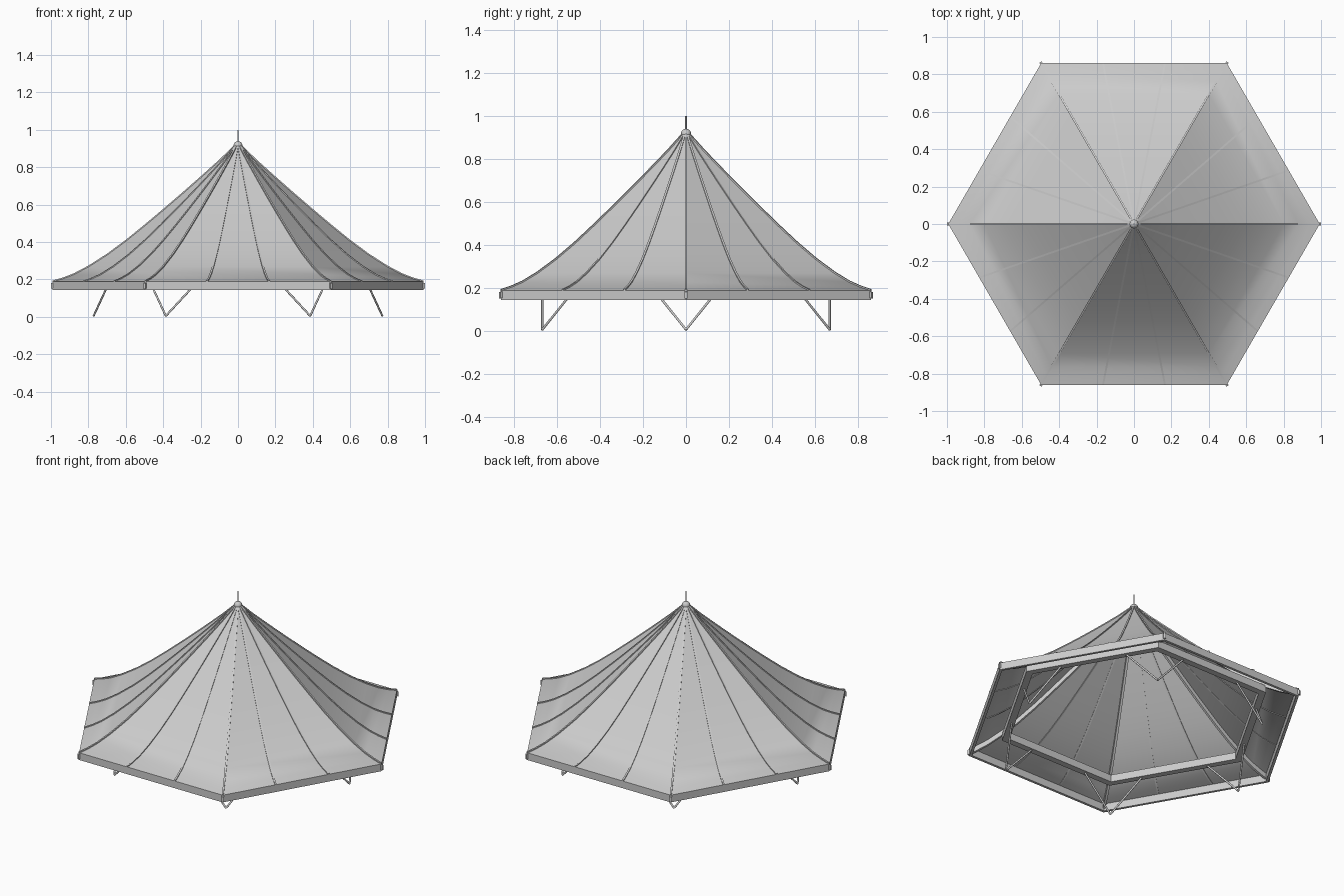
import bpy, bmesh
from math import sin, cos, pi, atan2, hypot, radians
from mathutils import Vector

if "Cube" in bpy.data.objects:
    bpy.data.objects.remove(bpy.data.objects["Cube"])

# roof hip line as (radius, height), apex to eave
HIP = [(0.012, 0.92), (0.10, 0.835), (0.20, 0.745), (0.30, 0.657), (0.40, 0.571),
       (0.50, 0.487), (0.60, 0.406), (0.70, 0.332), (0.80, 0.268), (0.88, 0.226),
       (0.94, 0.203), (0.993, 0.188)]


def finish(name, bm, smooth=None):
    bmesh.ops.recalc_face_normals(bm, faces=bm.faces)
    me = bpy.data.meshes.new(name)
    bm.to_mesh(me)
    bm.free()
    ob = bpy.data.objects.new(name, me)
    bpy.context.collection.objects.link(ob)
    if smooth:
        bpy.context.view_layer.objects.active = ob
        ob.select_set(True)
        bpy.ops.object.shade_smooth_by_angle(angle=radians(smooth))
        ob.select_set(False)
    return ob


def hex_loft(name, section, closed, smooth=None):
    """Carry a (radius, height) section round a six-sided plan."""
    bm = bmesh.new()
    rings = [[bm.verts.new((r * cos(k * pi / 3), r * sin(k * pi / 3), z)) for k in range(6)]
             for r, z in section]
    pairs = list(zip(rings, rings[1:])) + ([(rings[-1], rings[0])] if closed else [])
    for a, b in pairs:
        for k in range(6):
            j = (k + 1) % 6
            bm.faces.new((a[k], a[j], b[j], b[k]))
    return finish(name, bm, smooth)


def add_strip(bm, angle, pts, width, low, high):
    """Rectangular bar following (radius, height) points in a vertical plane."""
    out = Vector((cos(angle), sin(angle), 0))
    side = Vector((-sin(angle), cos(angle), 0)) * width / 2
    rings = []
    for r, z in pts:
        rings.append([bm.verts.new(out * r + side * s + Vector((0, 0, z + h)))
                      for s, h in ((-1, low), (1, low), (1, high), (-1, high))])
    for a, b in zip(rings, rings[1:]):
        for k in range(4):
            j = (k + 1) % 4
            bm.faces.new((a[k], a[j], b[j], b[k]))
    bm.faces.new(rings[0])
    bm.faces.new(rings[-1])


def add_rod(bm, a, b, radius, sides=10):
    a, b = Vector(a), Vector(b)
    d = b - a
    m = d.to_track_quat('Z', 'Y').to_matrix().to_4x4()
    m.translation = (a + b) / 2
    bmesh.ops.create_cone(bm, cap_ends=True, segments=sides, radius1=radius,
                          radius2=radius, depth=d.length, matrix=m)


# roof skin, eave board and inner ring beam
hex_loft("roof", HIP, False, 25)
hex_loft("eave_board", [(0.993, 0.143), (0.993, 0.188), (0.975, 0.188), (0.975, 0.143)], True)
hex_loft("ring_beam", [(0.795, 0.205), (0.795, 0.25), (0.75, 0.25), (0.75, 0.205)], True)

# seam ribs: at the corners and at the third points of each side
bm = bmesh.new()
for k in range(6):
    a0, a1 = k * pi / 3, (k + 1) * pi / 3
    for t in (0, 1 / 3, 2 / 3):
        x = cos(a0) * (1 - t) + cos(a1) * t
        y = sin(a0) * (1 - t) + sin(a1) * t
        f = hypot(x, y)
        add_strip(bm, atan2(y, x), [(r * f, z) for r, z in HIP], 0.01, -0.003, 0.006)
finish("roof_ribs", bm, 25)

# hip rafters under the roof, their tails showing at the corners
bm = bmesh.new()
for k in range(6):
    add_strip(bm, k * pi / 3, HIP[:-1] + [(1.0, 0.184)], 0.014, -0.034, -0.004)
finish("hip_rafters", bm, 25)

# V-shaped struts rising from each foot along the ring beam
bm = bmesh.new()
R, TOP, RUN = 0.772, 0.21, 0.19
for k in range(6):
    a = k * pi / 3
    foot = Vector((R * cos(a), R * sin(a), 0.005))
    for s in (-1, 1):
        b = a + s * pi / 3
        along = (Vector((R * cos(b), R * sin(b), 0)) - Vector((foot.x, foot.y, 0))).normalized()
        add_rod(bm, foot, foot + along * RUN + Vector((0, 0, TOP - 0.005)), 0.0055)
finish("struts", bm, 40)

# finial cap and spike
bm = bmesh.new()
bmesh.ops.create_uvsphere(bm, u_segments=16, v_segments=10, radius=0.024)
bmesh.ops.translate(bm, verts=bm.verts, vec=(0, 0, 0.915))
finish("finial_cap", bm, 40)
bm = bmesh.new()
add_rod(bm, (0, 0, 0.9), (0, 0, 1.0), 0.004)
finish("finial_spike", bm, 40)
